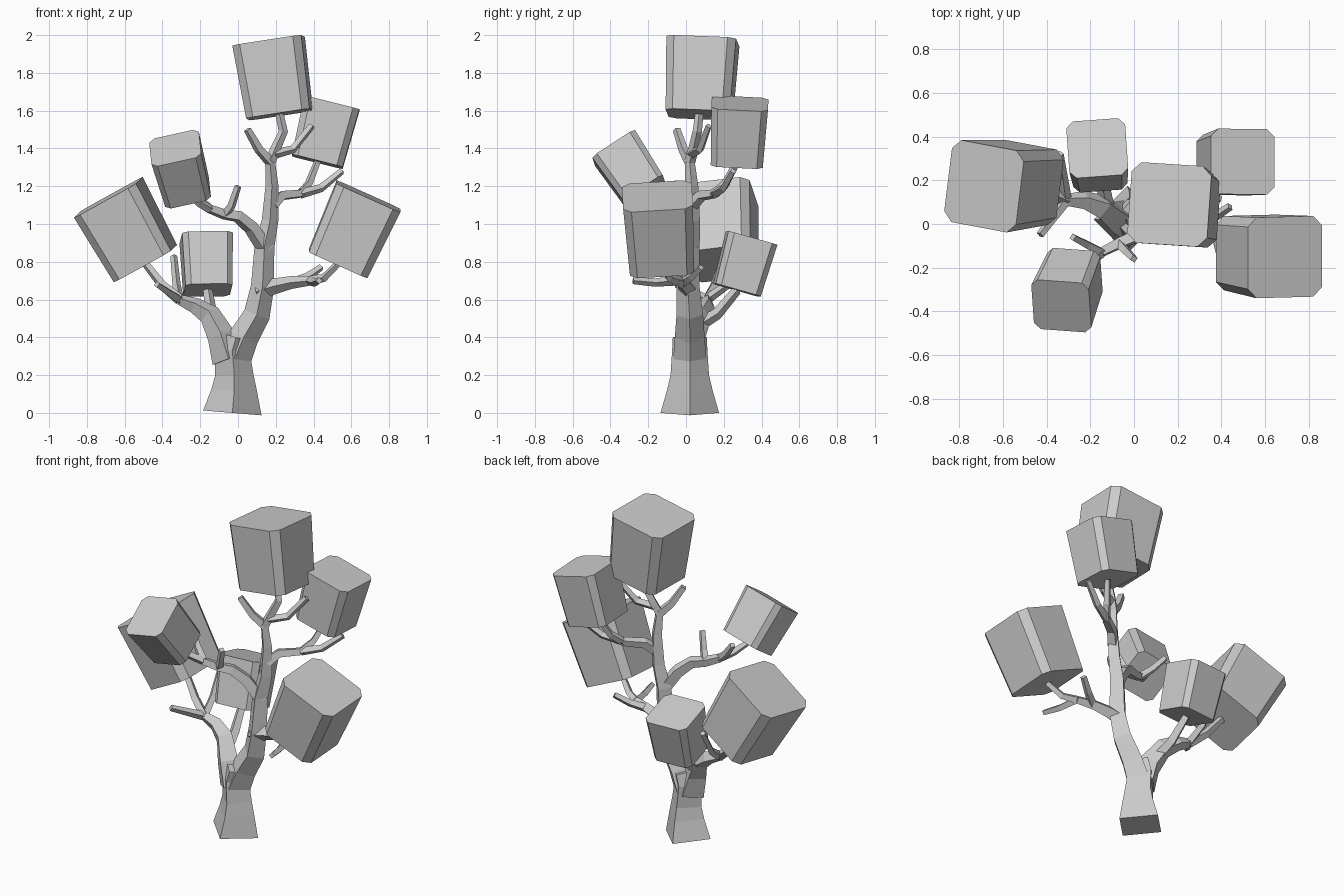
import bpy
import bmesh
import math
from mathutils import Vector

if "Cube" in bpy.data.objects:
    bpy.data.objects.remove(bpy.data.objects["Cube"], do_unlink=True)

shade = (0.6, 0.6, 0.6, 1)
gray = bpy.data.materials.new("plain gray")
gray.use_nodes = True
gray.diffuse_color = shade
gray.node_tree.nodes["Principled BSDF"].inputs["Base Color"].default_value = shade


def loft(name, rings):
    """Bridge a list of equal rings and cap both ends."""
    bm = bmesh.new()
    loops = [[bm.verts.new(point) for point in ring] for ring in rings]
    count = len(loops[0])
    for lower, upper in zip(loops, loops[1:]):
        for i in range(count):
            j = (i + 1) % count
            bm.faces.new((lower[i], lower[j], upper[j], upper[i]))
    bm.faces.new(loops[0])
    bm.faces.new(loops[-1])
    bmesh.ops.recalc_face_normals(bm, faces=bm.faces)
    mesh = bpy.data.meshes.new(name)
    bm.to_mesh(mesh)
    bm.free()
    mesh.materials.append(gray)
    bpy.context.collection.objects.link(bpy.data.objects.new(name, mesh))


def limb(name, path, start_radius, end_radius, flare=0):
    """Four-sided limb along a path, tapering evenly, with an optional root flare."""
    path = [Vector(point) for point in path]
    last = len(path) - 1
    side = Vector((1, 0, 0))
    rings = []
    for i, point in enumerate(path):
        before = (point - path[max(i - 1, 0)]).normalized()
        after = (path[min(i + 1, last)] - point).normalized()
        along = (before + after).normalized()
        if i == 0 and abs(along.x) > 0.7:
            side = Vector((0, 0, 1))
        side = (side - along * side.dot(along)).normalized()
        across = along.cross(side)
        radius = start_radius + (end_radius - start_radius) * i / last
        radius += flare * (1 - i / last) ** 3
        rings.append([point + offset * radius for offset in (side, across, -side, -across)])
    loft(name, rings)


def twig(name, start, tip, sag=0.03, radius=0.026):
    """Thin shoot that leaves its fork low and bends up towards the tip."""
    start, tip = Vector(start), Vector(tip)
    elbow = start.lerp(tip, 0.5) - Vector((0, 0, sag))
    limb(name, [start, elbow, tip], radius, radius * 0.7)


def foliage(name, base, size, lean, yaw=0):
    """Block with chamfered upright edges, widening along its leaning axis."""
    base = Vector(base)
    axis = Vector((*lean, 1)).normalized()
    angle = math.radians(yaw)
    side = Vector((math.cos(angle), math.sin(angle), 0))
    side = (side - axis * side.dot(axis)).normalized()
    across = axis.cross(side)
    cut = 0.77
    quarter = [(1, -cut), (1, cut)]
    outline = []
    for turn in range(4):
        outline += quarter
        quarter = [(-y, x) for x, y in quarter]
    top = base + axis * size * 1.06
    loft(name, [[centre + (side * x + across * y) * width / 2 for x, y in outline]
                for centre, width in ((base, size * 0.92), (top, size))])


# Points where limbs divide
left_fork = (-.31, .11, .6)
right_fork = (.38, -.05, .7)
front_fork = (-.07, -.09, 1.05)
front_end = (-.15, -.13, 1.08)
upper_fork = (.33, .15, 1.16)
crown_fork = (.17, .02, 1.33)

# Centres of the undersides of the foliage blocks
crown_base = (.22, .07, 1.58)
upper_base = (.42, .27, 1.33)
right_base = (.53, -.13, .79)
front_base = (-.27, -.22, 1.17)
left_base = (-.49, .19, .79)
low_base = (-.16, .27, .65)

# Trunk and main limbs
limb("trunk", [(-.03, .02, 0), (-.02, .02, .12), (-.02, .02, .2), (-.03, .02, .33), (-.01, .02, .4)],
     .1, .09, flare=.055)
limb("right_main_limb", [(-.02, .02, .28), (.03, .02, .4), (.1, .02, .52), (.13, .01, .67),
                         (.14, .02, .88), (.17, .03, 1.02), (.18, .03, 1.2), crown_fork], .088, .026)
limb("left_main_limb", [(-.05, .02, .28), (-.09, .03, .41), (-.15, .08, .52), (-.23, .11, .57),
                        left_fork], .088, .028)

# Lower left shoots
twig("left_block_stem", left_fork, left_base, sag=.02, radius=.03)
twig("left_upright_twig", left_fork, (-.34, .32, .83), sag=.04)
twig("left_front_twig", left_fork, (-.43, -.05, .68), sag=0)
twig("low_block_stem", (-.12, .06, .46), low_base, radius=.036)

# Lower right branch and shoots
limb("right_branch", [(.1, .01, .64), (.19, 0, .67), (.28, -.02, .69), right_fork], .05, .026)
twig("right_back_twig", (.29, -.02, .69), (.44, .08, .77), sag=.01)
twig("right_front_twig", right_fork, (.43, -.28, .7), sag=.01)
twig("right_block_stem", right_fork, right_base)

# Middle front branch and shoots
limb("front_branch", [(.15, .02, .86), (.07, -.02, .98), (0, -.06, 1.04), front_fork, front_end],
     .045, .026)
twig("front_block_stem", front_end, front_base, sag=.01)
twig("front_upright_twig", front_fork, (0, -.16, 1.2))
twig("front_side_twig", front_end, (-.28, -.06, 1.22), sag=.01)

# Upper right branch and shoots
limb("upper_right_branch", [(.18, .03, 1.1), (.23, .08, 1.15), upper_fork], .036, .026)
twig("upper_block_stem", upper_fork, upper_base)
twig("upper_right_twig", upper_fork, (.55, .25, 1.28))

# Crown shoots
twig("crown_left_twig", crown_fork, (.05, -.05, 1.5), sag=.02, radius=.03)
limb("crown_block_stem", [crown_fork, (.2, .04, 1.4), (.24, .06, 1.49), crown_base], .03, .022)
twig("crown_right_twig", (.19, .03, 1.37), (.39, .12, 1.52), sag=.05)

# Foliage blocks
foliage("crown_foliage", crown_base, .37, (-.15, .05), yaw=-4)
foliage("upper_right_foliage", upper_base, .3, (.25, .05))
foliage("right_foliage", right_base, .37, (.45, -.06))
foliage("front_left_foliage", front_base, .27, (-.27, -.67), yaw=4)
foliage("left_foliage", left_base, .38, (-.56, -.05), yaw=-7)
foliage("low_left_foliage", low_base, .27, (-.03, .28), yaw=4)
